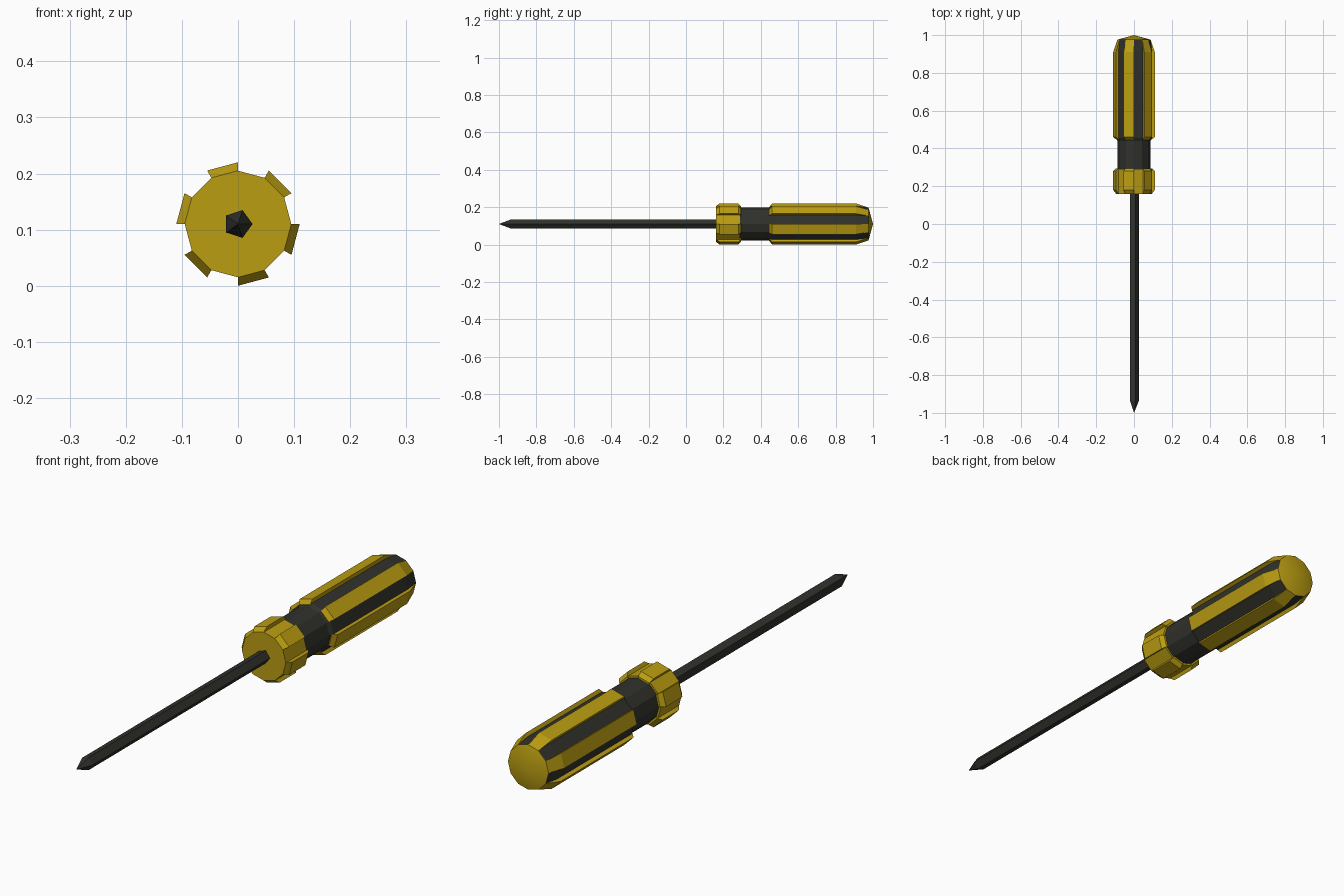
import bpy, bmesh, math

if "Cube" in bpy.data.objects:
    bpy.data.objects.remove(bpy.data.objects["Cube"])

R_OUT, R_IN, R_NECK, R_CAP = 0.110, 0.095, 0.087, 0.088
ZC = R_OUT  # height of the axis above the ground


def material(name, rgb):
    m = bpy.data.materials.new(name)
    m.diffuse_color = (*rgb, 1)
    m.use_nodes = True
    m.node_tree.nodes["Principled BSDF"].inputs["Base Color"].default_value = m.diffuse_color
    return m


yellow = material("mustard_yellow", (0.50, 0.34, 0.006))
black = material("charcoal_black", (0.030, 0.030, 0.025))


def point(r, y, deg):
    a = math.radians(deg)
    return (r * math.cos(a), y, ZC + r * math.sin(a))


def finish(bm, name, mat):
    bmesh.ops.remove_doubles(bm, verts=bm.verts, dist=1e-5)
    bmesh.ops.recalc_face_normals(bm, faces=bm.faces)
    me = bpy.data.meshes.new(name)
    bm.to_mesh(me)
    bm.free()
    me.materials.append(mat)
    ob = bpy.data.objects.new(name, me)
    bpy.context.collection.objects.link(ob)
    return ob


def lathe(name, profile, sides, mat):
    """Closed faceted body around the y axis from (radius, y) pairs."""
    bm = bmesh.new()
    rings = []
    for r, y in profile:
        if r == 0:
            rings.append([bm.verts.new(point(0, y, 0))] * sides)
        else:
            rings.append([bm.verts.new(point(r, y, i * 360 / sides)) for i in range(sides)])
    for a, b in zip(rings, rings[1:]):
        for i in range(sides):
            j = (i + 1) % sides
            bm.faces.new(list(dict.fromkeys((a[i], a[j], b[j], b[i]))))
    for ring in (rings[0], rings[-1]):
        if ring[0] is not ring[1]:
            bm.faces.new(ring)
    return finish(bm, name, mat)


def ribs(name, profile, mat, inner):
    """Six raised 30 degree segments; profile is the outer (radius, y) line."""
    bm = bmesh.new()
    y0, y1 = profile[0][1], profile[-1][1]
    outline = profile + [(inner, y1), (inner, y0)]
    for k in range(6):
        a = 30 + 60 * k
        s = [bm.verts.new(point(r, y, a)) for r, y in outline]
        e = [bm.verts.new(point(r, y, a + 30)) for r, y in outline]
        bm.faces.new(s)
        bm.faces.new(e)
        for i in range(len(s)):
            j = (i + 1) % len(s)
            bm.faces.new((s[i], s[j], e[j], e[i]))
    return finish(bm, name, mat)


# Steel shaft with pointed tip
lathe("shaft", [(0, -1.0), (0.026, -0.935), (0.026, 0.17)], 5, black)

# Front collar with raised blocks
lathe("collar", [(R_IN, 0.16), (R_IN, 0.29)], 12, yellow)
ribs("collar_blocks", [(R_IN, 0.16), (R_OUT, 0.18), (R_OUT, 0.28), (R_IN, 0.295)],
     yellow, R_IN - 0.015)

# Dark neck and handle core, visible as stripes between the ribs
lathe("handle_core", [(R_NECK, 0.285), (R_NECK, 0.44), (R_IN, 0.455),
                      (R_IN, 0.915), (R_CAP, 0.975)], 12, black)

# Raised grip ribs
ribs("grip_ribs", [(R_IN - 0.002, 0.447), (R_OUT, 0.46), (R_OUT, 0.91), (R_CAP, 0.975)],
     yellow, R_IN - 0.015)

# Shallow end cap
cap = lathe("end_cap", [(R_CAP, 0.974), (R_CAP, 0.976), (0, 1.0)], 12, yellow)
bpy.context.view_layer.objects.active = cap
cap.select_set(True)
bpy.ops.object.shade_smooth_by_angle(angle=math.radians(14))
